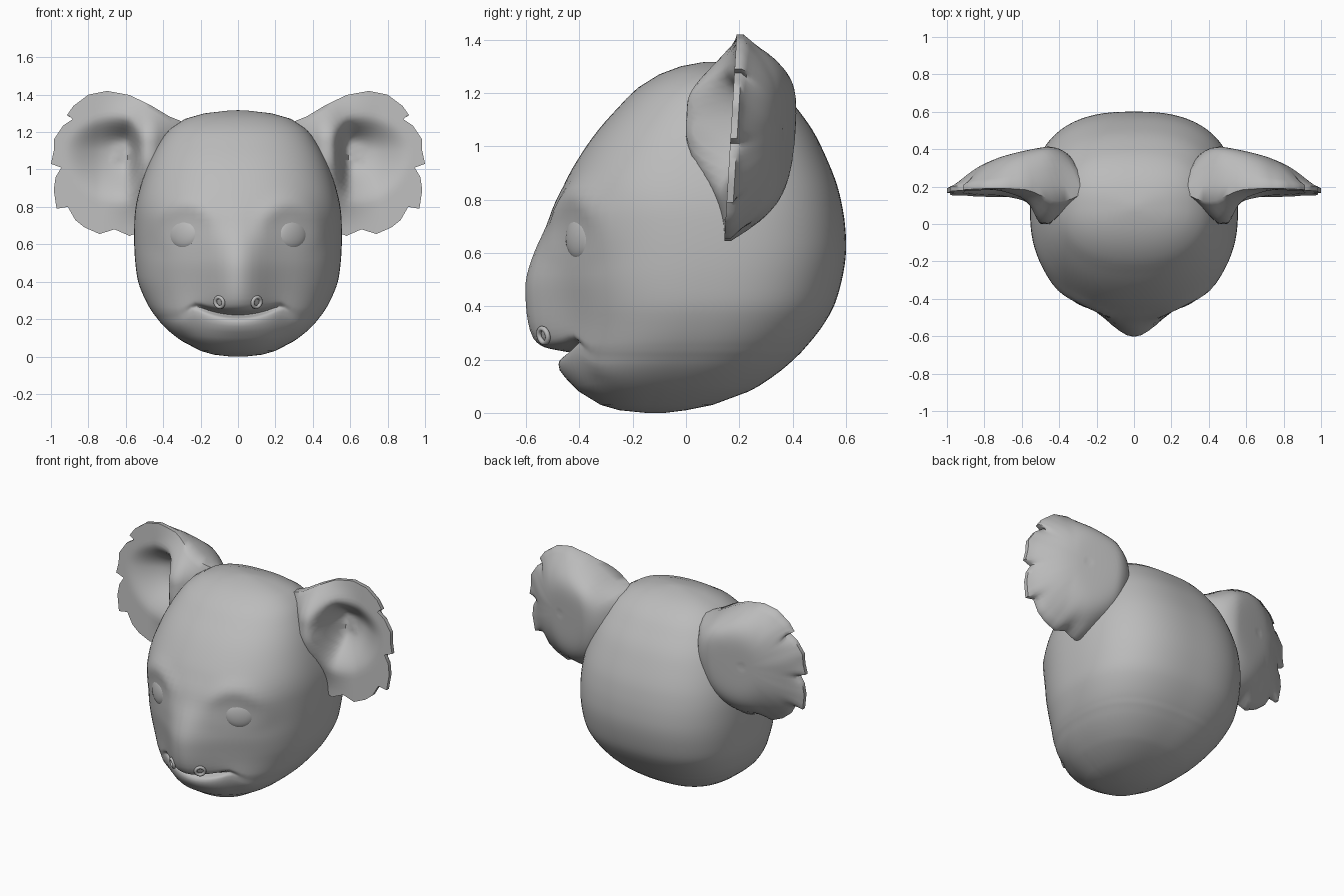
import bpy, bmesh, math
from mathutils import Vector

cube = bpy.data.objects.get("Cube")
if cube:
    bpy.data.objects.remove(cube, do_unlink=True)

GREY = (0.5, 0.5, 0.5, 1)
fur = bpy.data.materials.new("plain grey")
fur.use_nodes = True
fur.diffuse_color = GREY
fur.node_tree.nodes["Principled BSDF"].inputs["Base Color"].default_value = GREY


def clamp(v, low=0.0, high=1.0):
    return max(low, min(high, v))


def smooth(v):
    v = clamp(v)
    return v * v * (3 - 2 * v)


def bell(v, centre, spread):
    return math.exp(-((v - centre) / spread) ** 2)


def finish(obj):
    obj.data.materials.append(fur)
    obj.data.polygons.foreach_set("use_smooth", [True] * len(obj.data.polygons))
    obj.data.set_sharp_from_angle(angle=math.radians(55))


def loft(name, rings, start, end):
    """Skin closed rings of points and close both ends with a fan."""
    bm = bmesh.new()
    loops = [[bm.verts.new(p) for p in ring] for ring in rings]
    n = len(loops[0])
    for a, b in zip(loops, loops[1:]):
        for i in range(n):
            j = (i + 1) % n
            bm.faces.new((a[i], a[j], b[j], b[i]))
    for loop, tip in ((loops[0], start), (loops[-1], end)):
        v = bm.verts.new(tip)
        for i in range(n):
            bm.faces.new((v, loop[i], loop[(i + 1) % n]))
    bmesh.ops.recalc_face_normals(bm, faces=bm.faces)
    mesh = bpy.data.meshes.new(name)
    bm.to_mesh(mesh)
    bm.free()
    obj = bpy.data.objects.new(name, mesh)
    bpy.context.collection.objects.link(obj)
    finish(obj)


# Head sections: height, front, back, half width, nose projection
SECTIONS = [
    (0, -.15, -.08, .04, 0), (.01, -.25, 0, .13, 0), (.03, -.32, .1, .2, 0),
    (.08, -.4, .235, .295, 0), (.15, -.445, .345, .385, 0),
    (.22, -.45, .425, .445, 0), (.25, -.45, .452, .466, .085),
    (.28, -.447, .478, .484, .125), (.33, -.445, .515, .508, .145),
    (.4, -.45, .555, .534, .15), (.5, -.465, .585, .549, .135),
    (.6, -.47, .6, .555, .1), (.7, -.475, .597, .555, .05),
    (.78, -.475, .585, .55, .02), (.86, -.455, .565, .535, 0),
    (.96, -.4, .525, .505, 0), (1.06, -.33, .475, .465, 0),
    (1.15, -.25, .41, .415, 0), (1.22, -.18, .35, .36, 0),
    (1.27, -.1, .28, .285, 0), (1.3, -.02, .2, .18, 0),
    (1.315, .06, .12, .05, 0)]


def section_at(z):
    """Smooth curve through the section table."""
    last = len(SECTIONS) - 1
    i = max(k for k in range(last) if SECTIONS[k][0] <= z)
    a, b = SECTIONS[i], SECTIONS[i + 1]
    before, after = SECTIONS[max(i - 1, 0)], SECTIONS[min(i + 2, last)]
    span = b[0] - a[0]
    t = (z - a[0]) / span
    values = []
    for k in range(1, len(a)):
        m0 = (b[k] - before[k]) / (b[0] - before[0]) * span
        m1 = (after[k] - a[k]) / (after[0] - a[0]) * span
        values.append(a[k] + (b[k] - a[k]) * smooth(t)
                      + m0 * t * (1 - t) ** 2 - m1 * t * t * (1 - t))
    return values


def head_ring(z):
    front, back, width, nose = section_at(z)
    mid, half = (front + back) / 2, (back - front) / 2
    ring = []
    steps = 88
    for i in range(steps):
        a = 2 * math.pi * i / steps
        c, s = math.cos(a), math.sin(a)
        power = 2.28 if s < 0 else 2.6
        r = (abs(c) ** power + abs(s) ** power) ** (-1 / power)
        x, y, h = width * r * c, mid + half * r * s, z
        if s < 0:
            y -= max(0, nose) * bell(x, 0, .165)
            # Lower lip, and mouth groove with its corners turned up
            y -= .028 * bell(x, 0, .2) * bell(z, .175, .055)
            y += .045 * bell(z, .222, .012) * clamp(1 - (x / .24) ** 4)
            fade = 1 - smooth((abs(x) - .2) / .13)
            h += min(x * x, .06) * fade * bell(z, .222, .1)
            # Brow ridge over each eye
            d = math.hypot(abs(x) - .28, z - .67)
            y -= .018 * bell(d, .15, .05) * clamp((z - .55) / .2)
        ring.append((x, y, h))
    return ring


# Even levels, with closer ones through the mouth
levels = [row[0] for row in SECTIONS if row[0] < .1 or row[0] > 1.2]
levels += [.1 + .03 * k for k in range(37) if not .18 < .1 + .03 * k < .27]
levels += [.18 + .006 * k for k in range(15)]
loft("head", [head_ring(z) for z in sorted(levels)], (0, -.12, 0), (0, .09, 1.317))

# Ear outline (x, z) with ragged tufts outside and a root inside the head
OUTLINE = [
    (.26, 1.24), (.37, 1.285), (.47, 1.345), (.58, 1.398), (.7, 1.42),
    (.8, 1.4), (.88, 1.34), (.915, 1.29), (.875, 1.275), (.935, 1.235),
    (.985, 1.16), (.985, 1.1), (1, 1.03), (.945, 1.01), (.975, .96),
    (.985, .89), (.97, .79), (.91, .8), (.87, .73), (.82, .69), (.74, .655),
    (.66, .68), (.58, .645), (.46, .69), (.3, .82), (.22, 1.05)]
CENTRE = (.66, 1.06)


def ear_front(x, z):
    # The inner lip reaches forward beside the hollow
    lip = clamp((.75 - x) / .25) ** 1.5 * clamp((x - .25) / .2)
    lip *= smooth((z - .65) / .42) * smooth((1.44 - z) / .28)
    y = .165 - .17 * lip
    dx, dz = x - .61, z - 1.1
    rho = math.hypot(dx / (.1 if dx < 0 else .32), dz / (.2 if dz > 0 else .3))
    return y + (.27 - y) * smooth((1 - rho) / .8)


def ear_back(x, t):
    fullness = 3.5 + 4 * clamp((.75 - x) / .3)
    return .19 + .22 * math.sqrt(clamp((1.005 - x) / .55)) * (1 - t ** fullness)


def ear(name, side):
    edge = []
    for i, (x, z) in enumerate(OUTLINE):
        nx, nz = OUTLINE[(i + 1) % len(OUTLINE)]
        edge += [(x + (nx - x) * k / 3, z + (nz - z) * k / 3) for k in range(3)]
    n, reach = len(edge), 5
    soft = [[sum(edge[(i + k) % n][axis] for k in range(-reach, reach + 1))
             / (2 * reach + 1) for axis in (0, 1)] for i in range(n)]

    # Rings are rounded inside and ragged only near the rim
    def ring(t, is_front):
        points = []
        for hard, round_ in zip(edge, soft):
            x, z = [c + t * (r + (h - r) * t ** 8 - c)
                    for c, r, h in zip(CENTRE, round_, hard)]
            y = ear_front(x, z) if is_front else ear_back(x, t)
            points.append((side * x, y + .06 * (z - 1), z))
        return points

    steps = 16
    rings = [ring(k / steps, True) for k in range(1, steps + 1)]
    rings += [ring(k / steps, False) for k in range(steps, 0, -1)]
    cx, cz = CENTRE
    loft(name, rings, (side * cx, ear_front(cx, cz), cz),
         (side * cx, ear_back(cx, 0), cz))


def place(name, location, normal):
    """Turn the newest part so its own z axis follows the normal."""
    obj = bpy.context.object
    obj.name = name
    obj.location = location
    obj.rotation_euler = Vector(normal).to_track_quat("Z", "Y").to_euler()
    finish(obj)
    return obj


for label, side in (("left", 1), ("right", -1)):
    ear(label + "_ear", side)

    # Shallow eye, turned outwards and set into the face
    bpy.ops.mesh.primitive_uv_sphere_add(segments=24, ring_count=14)
    eye = place(label + "_eye", (side * .29, -.396, .66), (side * .53, -.85, .06))
    eye.scale = (.092, .085, .032)

    # Raised nostril rim, facing forward and down
    bpy.ops.mesh.primitive_torus_add(
        major_segments=20, minor_segments=8, major_radius=.027, minor_radius=.01)
    place(label + "_nostril", (side * .1, -.535, .29), (side * .55, -.75, -.2))
